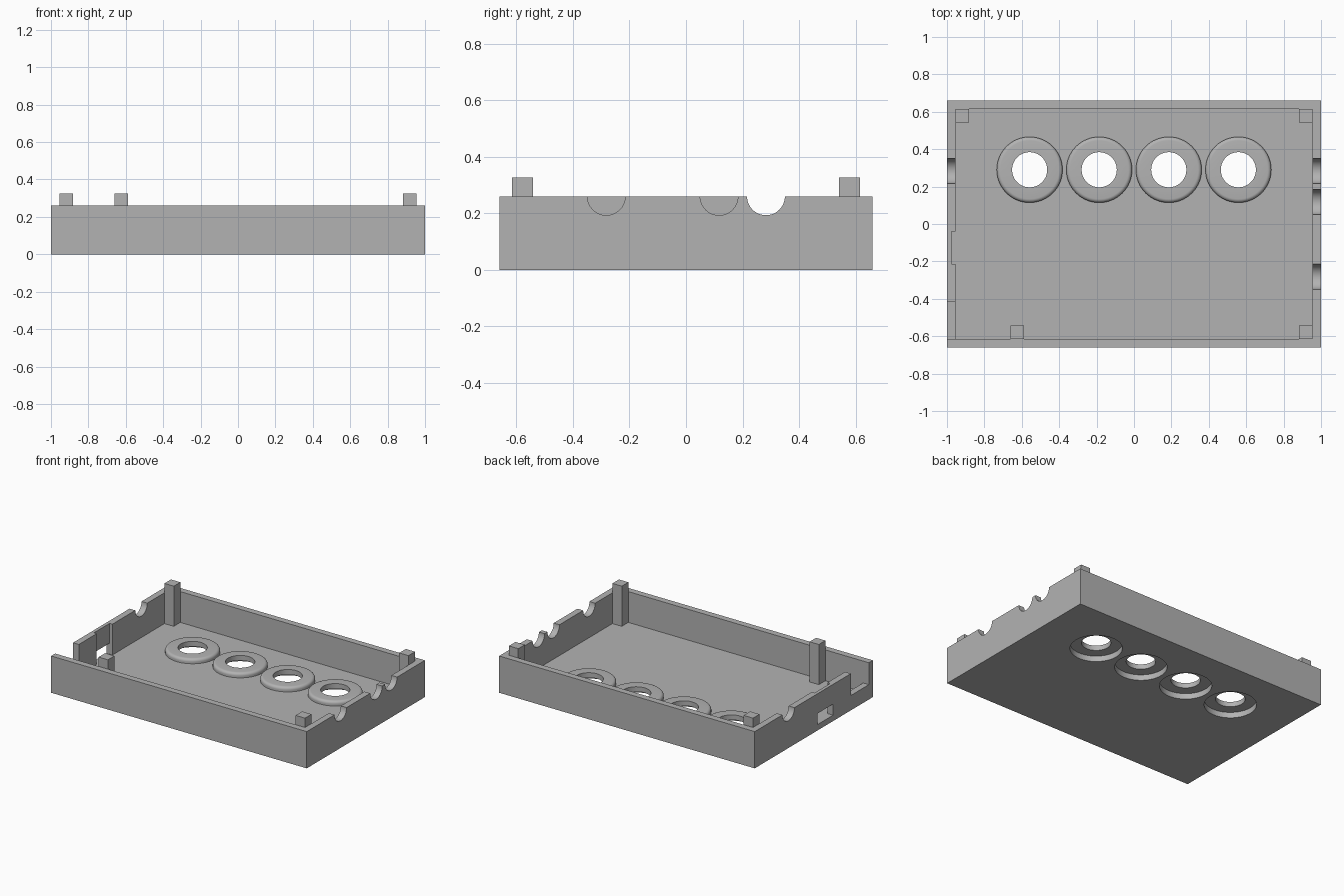
import bpy, bmesh, math
from mathutils import Matrix, Vector

if "Cube" in bpy.data.objects:
    bpy.data.objects.remove(bpy.data.objects["Cube"])

HX, HY, HZ = 1.0, 0.66, 0.26      # half length, half width, wall height
WALL, FLOOR = 0.045, 0.042
RING_Y = 0.29
RING_XS = (-0.558, -0.186, 0.186, 0.558)

grey = bpy.data.materials.new("matte grey")
grey.use_nodes = True
grey.diffuse_color = (0.45, 0.45, 0.45, 1)
grey.node_tree.nodes["Principled BSDF"].inputs["Base Color"].default_value = (0.45, 0.45, 0.45, 1)


def finish(name, bm):
    bmesh.ops.recalc_face_normals(bm, faces=bm.faces)
    mesh = bpy.data.meshes.new(name)
    bm.to_mesh(mesh)
    bm.free()
    mesh.materials.append(grey)
    obj = bpy.data.objects.new(name, mesh)
    bpy.context.collection.objects.link(obj)
    return obj


def box(name, x, y, z):
    """Box from three (low, high) ranges."""
    bm = bmesh.new()
    size = [b - a for a, b in (x, y, z)]
    mid = Vector([(a + b) / 2 for a, b in (x, y, z)])
    bmesh.ops.create_cube(bm, size=1, matrix=Matrix.Translation(mid) @ Matrix.Diagonal((*size, 1)))
    return finish(name, bm)


def cylinder(name, centre, radius, depth, axis):
    bm = bmesh.new()
    turn = Matrix.Rotation(math.pi / 2, 4, "Y") if axis == "X" else Matrix()
    bmesh.ops.create_cone(bm, cap_ends=True, segments=64, radius1=radius, radius2=radius,
                          depth=depth, matrix=Matrix.Translation(centre) @ turn)
    return finish(name, bm)


def smooth(obj):
    bpy.ops.object.select_all(action="DESELECT")
    obj.select_set(True)
    bpy.context.view_layer.objects.active = obj
    bpy.ops.object.shade_smooth_by_angle(angle=math.radians(30))


def cut(obj, cutter):
    mod = obj.modifiers.new("cut", "BOOLEAN")
    mod.operation, mod.solver, mod.object = "DIFFERENCE", "EXACT", cutter
    bpy.context.view_layer.objects.active = obj
    bpy.ops.object.modifier_apply(modifier=mod.name)
    bpy.data.objects.remove(cutter)


# Open tray
tray = box("tray", (-HX, HX), (-HY, HY), (0, HZ))
IX, IY = HX - WALL, HY - WALL
cut(tray, box("cavity", (-IX, IX), (-IY, IY), (FLOOR, 0.5)))

# Half-round cable notches in the end walls
for side, y in ((1, 0.283), (1, 0.117), (1, -0.282), (-1, 0.283)):
    cut(tray, cylinder("notch", (side * HX, y, HZ), 0.067, 0.2, "X"))

# Connector pocket with its slot, and the open corner in the end wall
cut(tray, box("pocket", (-0.977, -0.9), (-0.215, -0.04), (FLOOR, 0.5)))
cut(tray, box("slot", (-1.1, -0.9), (-0.215, -0.04), (FLOOR, 0.12)))
cut(tray, box("corner_gap", (-1.1, -0.9), (-IY, -0.415), (0.105, 0.5)))

# Round recesses under the button rings
for x in RING_XS:
    cut(tray, cylinder("recess", (x, RING_Y, 0), 0.167, 0.2, "Z"))
smooth(tray)

# Raised button rings, turned from a profile with a rounded outer rim
INNER, OUTER, LOW, TOP, FILLET = 0.094, 0.176, 0.04, 0.075, 0.02
profile = [(INNER, LOW), (OUTER, LOW)]
for i in range(6):
    a = math.pi / 2 * i / 5
    profile.append((OUTER - FILLET + FILLET * math.cos(a), TOP - FILLET + FILLET * math.sin(a)))
profile.append((INNER, TOP))

for n, x in enumerate(RING_XS, 1):
    bm = bmesh.new()
    verts = [bm.verts.new((r, 0, z)) for r, z in profile]
    edges = [bm.edges.new((verts[i - 1], verts[i])) for i in range(len(verts))]
    bmesh.ops.spin(bm, geom=verts + edges, cent=(0, 0, 0), axis=(0, 0, 1),
                   angle=math.tau, steps=64, use_merge=True)
    bmesh.ops.remove_doubles(bm, verts=bm.verts, dist=0.0001)
    ring = finish(f"button_ring_{n}", bm)
    ring.location = (x, RING_Y, 0)
    smooth(ring)

# Locating posts standing above the walls
POST = 0.073
for name, x, y in (("back_right_post", -IX, IY - POST), ("back_left_post", IX - POST, IY - POST),
                   ("front_left_post", IX - POST, -IY), ("front_right_post", -0.66, -IY)):
    box(name, (x, x + POST), (y, y + POST), (0.03, 0.326))
